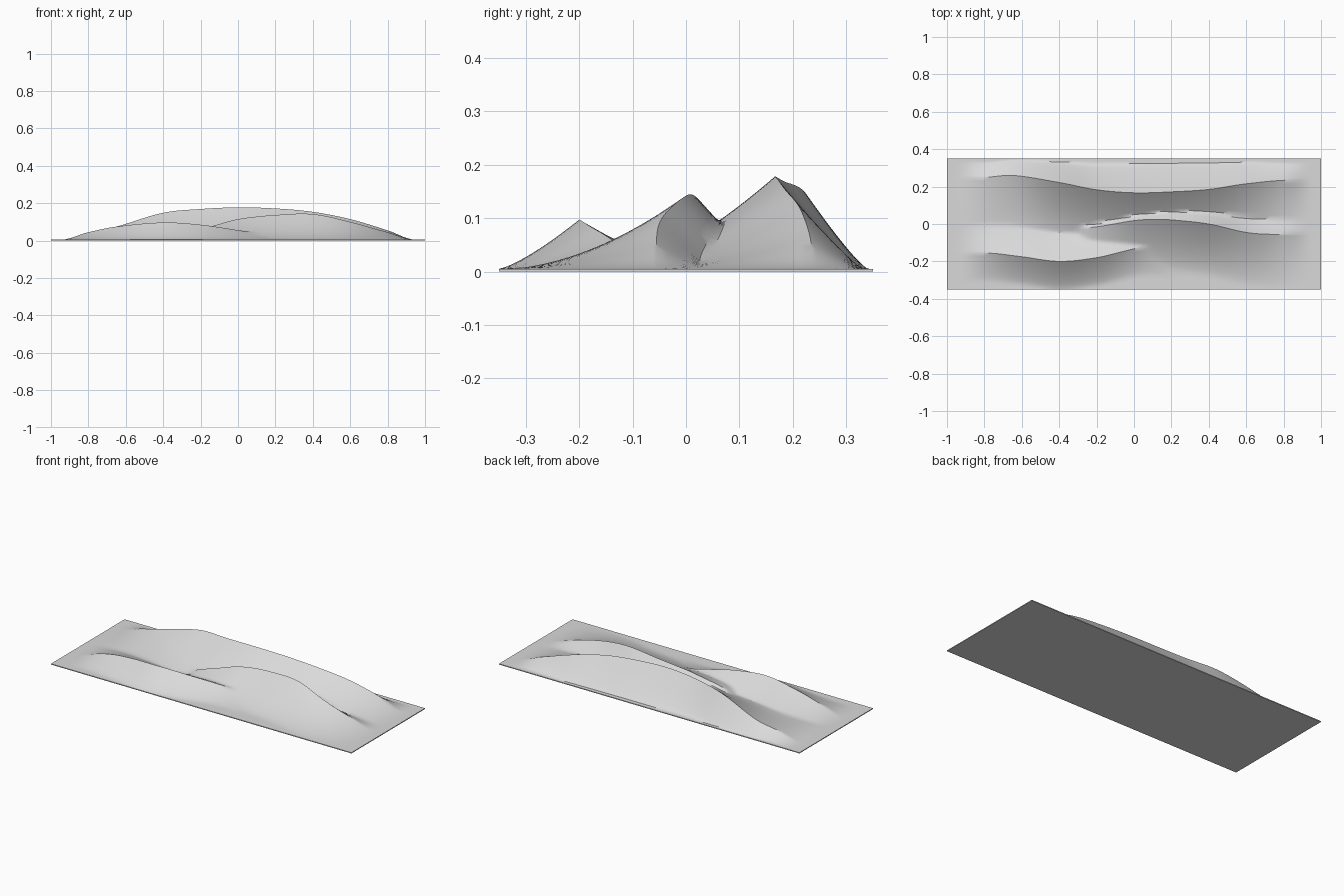
import bpy
import bmesh

if "Cube" in bpy.data.objects:
    bpy.data.objects.remove(bpy.data.objects["Cube"])

BASE = 0.005          # thickness of the flat sand sheet
HALF_X, HALF_Y = 1.0, 0.35
COLS = 80
ROWS = (12, 14, 14, 14)   # rows between front rim, the three crests and back rim


def curve(points, x):
    """Smooth curve through (x, value) points, constant past both ends."""
    if x <= points[0][0]:
        return points[0][1]
    if x >= points[-1][0]:
        return points[-1][1]
    i = next(k for k in range(len(points) - 1) if x <= points[k + 1][0])
    (x0, a), (x1, b) = points[i], points[i + 1]

    def slope(k):
        if k == 0 or k == len(points) - 1:
            return 0.0
        p, q = points[k - 1], points[k + 1]
        return (q[1] - p[1]) / (q[0] - p[0])

    d = x1 - x0
    t = (x - x0) / d
    return ((2*t**3 - 3*t*t + 1) * a + (t**3 - 2*t*t + t) * d * slope(i)
            + (3*t*t - 2*t**3) * b + (t**3 - t*t) * d * slope(i + 1))


# Each dune: crest line, crest height, front width and power, back width and power
dunes = [
    dict(crest=[(-0.8, -0.155), (-0.6, -0.175), (-0.4, -0.2), (-0.2, -0.18),
                (-0.05, -0.145), (0.05, -0.125), (0.3, -0.14)],
         height=[(-0.95, 0), (-0.8, 0.04), (-0.65, 0.07), (-0.4, 0.092),
                 (-0.2, 0.08), (0, 0.051), (0.1, 0.035), (0.3, 0)],
         front=[(-1, 0.15)], front_power=1.3,
         back=[(-1, 0.16)], back_power=1.1),
    dict(crest=[(-0.3, -0.02), (-0.2, -0.015), (0, 0.018), (0.1, 0.025),
                (0.2, 0.022), (0.4, 0), (0.6, -0.045), (0.75, -0.055)],
         height=[(-0.34, 0), (-0.25, 0.04), (-0.13, 0.075), (0, 0.11),
                 (0.2, 0.132), (0.4, 0.137), (0.6, 0.095), (0.8, 0.04),
                 (0.95, 0)],
         front=[(-1, 0.28)], front_power=1.5,
         back=[(-0.34, 0.06), (0.2, 0.13), (0.5, 0.12), (0.9, 0.09)],
         back_power=1.1),
    dict(crest=[(-0.8, 0.25), (-0.65, 0.26), (-0.4, 0.222), (-0.2, 0.183),
                (0, 0.167), (0.2, 0.172), (0.4, 0.185), (0.6, 0.215),
                (0.85, 0.235)],
         height=[(-0.95, 0), (-0.8, 0.035), (-0.65, 0.07), (-0.4, 0.144),
                 (-0.2, 0.164), (0, 0.173), (0.2, 0.167), (0.4, 0.149),
                 (0.6, 0.11), (0.8, 0.05), (0.95, 0)],
         front=[(-1, 0.29)], front_power=1.45,
         back=[(-0.8, 0.08), (-0.65, 0.08), (-0.4, 0.11), (0, 0.155),
               (0.4, 0.14), (0.85, 0.09)], back_power=1.1),
]


def dune_height(d, x, y):
    off = y - curve(d["crest"], x)
    side = "back" if off > 0 else "front"
    t = min(1.0, abs(off) / curve(d[side], x))
    return max(0.0, curve(d["height"], x)) * (1 - t) ** d[side + "_power"]


# Dune field: grid whose rows follow the crest lines
bm = bmesh.new()
grid = []
for c in range(COLS + 1):
    x = -HALF_X + 2 * HALF_X * c / COLS
    anchors = [-HALF_Y] + [curve(d["crest"], x) for d in dunes] + [HALF_Y]
    ys = [-HALF_Y]
    for a, b, n in zip(anchors, anchors[1:], ROWS):
        ys += [a + (b - a) * k / n for k in range(1, n + 1)]
    grid.append([bm.verts.new((x, y, BASE + max(dune_height(d, x, y) for d in dunes)))
                 for y in ys])
for left, right in zip(grid, grid[1:]):
    for k in range(len(left) - 1):
        bm.faces.new((left[k], right[k], right[k + 1], left[k + 1]))

# Thin rim and flat underside
rim = [e for e in bm.edges if e.is_boundary]
new = bmesh.ops.extrude_edge_only(bm, edges=rim)["geom"]
for v in new:
    if isinstance(v, bmesh.types.BMVert):
        v.co.z = 0
bmesh.ops.contextual_create(bm, geom=[e for e in new if isinstance(e, bmesh.types.BMEdge)
                                      and e.is_boundary])
bmesh.ops.recalc_face_normals(bm, faces=bm.faces)

mesh = bpy.data.meshes.new("dune_field")
bm.to_mesh(mesh)
bm.free()
dune_field = bpy.data.objects.new("dune_field", mesh)
bpy.context.collection.objects.link(dune_field)

sand = bpy.data.materials.new("pale_grey")
sand.diffuse_color = (0.7, 0.7, 0.7, 1)
sand.use_nodes = True
sand.node_tree.nodes["Principled BSDF"].inputs["Base Color"].default_value = sand.diffuse_color
mesh.materials.append(sand)

bpy.context.view_layer.objects.active = dune_field
dune_field.select_set(True)
bpy.ops.object.shade_smooth_by_angle(angle=0.6)
